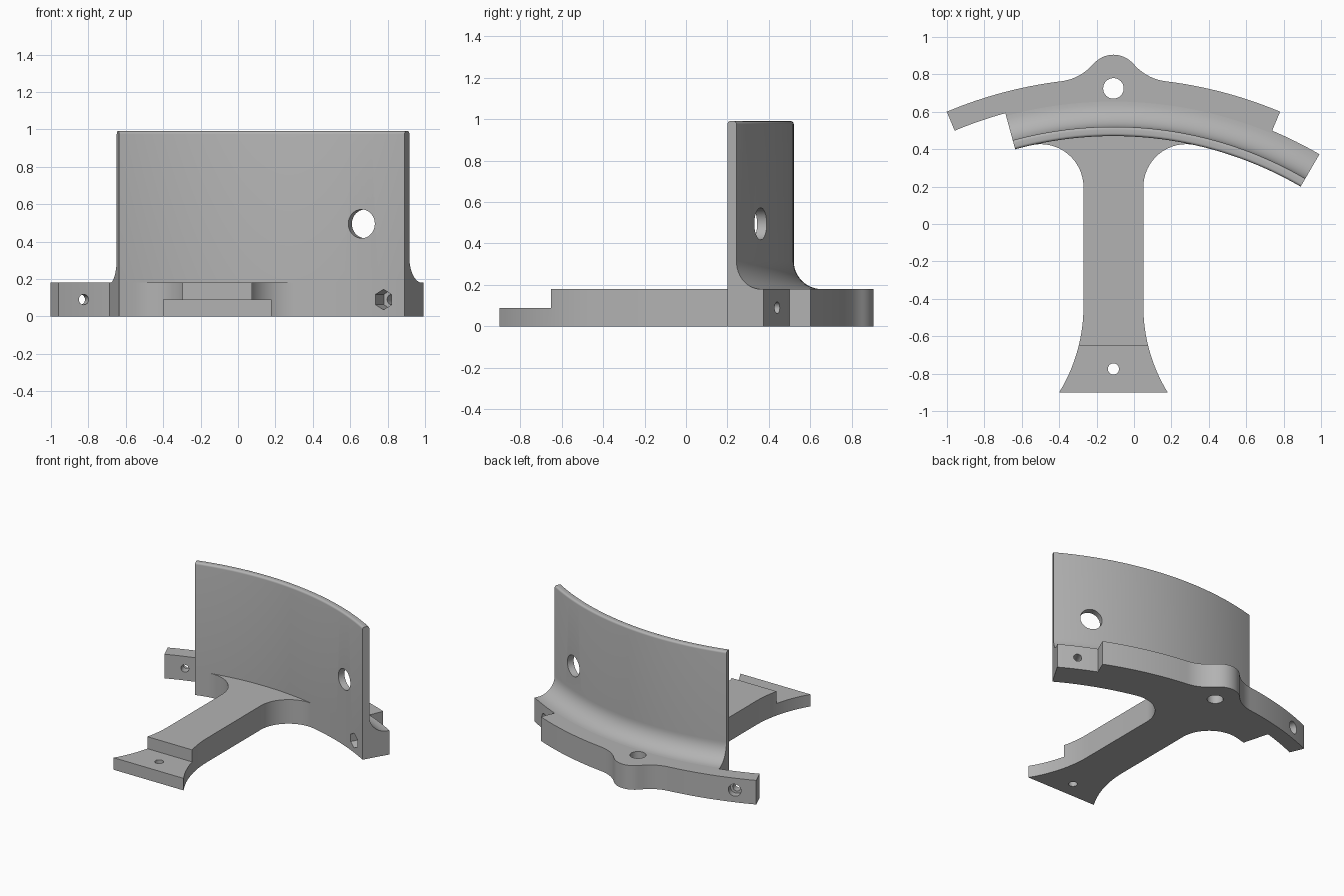
import bpy, bmesh
from math import sin, cos, radians

cube = bpy.data.objects.get("Cube")
if cube:
    bpy.data.objects.remove(cube, do_unlink=True)

# Shared centre of all the curved edges, and main sizes
CX, CY = -0.11, -1.52
R_IN, R_WALL, R_FLANGE, R_BAND = 1.99, 2.04, 2.19, 2.30
A_LEFT, A_RIGHT, A_BAND = -15.3, 30.2, 22.8
BASE, TOP = 0.18, 0.99

grey = bpy.data.materials.new("plain grey")
grey.use_nodes = True
colour = (0.45, 0.45, 0.45, 1)
grey.diffuse_color = colour
grey.node_tree.nodes["Principled BSDF"].inputs["Base Color"].default_value = colour


def arc(x, y, r, a0, a1, n=16):
    """Arc points; angles run clockwise from +y."""
    angles = [radians(a0 + (a1 - a0) * i / n) for i in range(n + 1)]
    return [(x + r * sin(a), y + r * cos(a)) for a in angles]


def ring(r, a0, a1, n=16):
    return arc(CX, CY, r, a0, a1, n)


def make_object(name, bm):
    bmesh.ops.recalc_face_normals(bm, faces=bm.faces)
    mesh = bpy.data.meshes.new(name)
    bm.to_mesh(mesh)
    bm.free()
    mesh.materials.append(grey)
    ob = bpy.data.objects.new(name, mesh)
    bpy.context.collection.objects.link(ob)
    return ob


def cylinder(r, depth, location, rotation=(0, 0, 0), sides=32):
    bpy.ops.mesh.primitive_cylinder_add(vertices=sides, radius=r, depth=depth,
                                        location=location, rotation=rotation)
    return bpy.context.object


def radial_cylinder(r, angle, r0, r1, z, sides=32):
    a, mid = radians(angle), (r0 + r1) / 2
    return cylinder(r, r1 - r0, (CX + mid * sin(a), CY + mid * cos(a), z),
                    (radians(-90), 0, -a), sides)


def finish(ob, cutters):
    """Cut the holes, drop the cutters and smooth the curved faces."""
    for cutter in cutters:
        cutter.hide_render = True
        mod = ob.modifiers.new("cut", 'BOOLEAN')
        mod.operation, mod.solver, mod.object = 'DIFFERENCE', 'EXACT', cutter
        bpy.ops.object.select_all(action='DESELECT')
        ob.select_set(True)
        bpy.context.view_layer.objects.active = ob
        bpy.ops.object.modifier_apply(modifier=mod.name)
        bpy.data.objects.remove(cutter, do_unlink=True)
    bpy.ops.object.select_all(action='DESELECT')
    ob.select_set(True)
    bpy.context.view_layer.objects.active = ob
    bpy.ops.object.shade_smooth_by_angle(angle=radians(30))


# Base plate outline: flared arm, flange, rear band and rounded lug
FLARE, FILLET, NECK, LUG = 0.88, 0.23, 0.27, 0.14
outline = (
    arc(CX + 0.16 + FLARE, -0.44, FLARE, -121.5, -90)
    + arc(CX + 0.39, 0.197, FILLET, -90, 12.8)
    + ring(R_IN, 12.8, A_RIGHT)
    + ring(R_FLANGE, A_RIGHT, A_BAND)
    + ring(R_BAND, A_BAND, 7)
    + arc(CX + 0.313, 1.031, NECK, 187, 229.6)
    + arc(CX, 0.765, LUG, 49.6, -49.6)
    + arc(CX - 0.313, 1.031, NECK, -229.6, -187)
    + ring(R_BAND, -7, -A_BAND)
    + ring(R_FLANGE, -A_BAND, A_LEFT)
    + ring(R_IN, A_LEFT, -12.8, 3)
    + arc(CX - 0.39, 0.197, FILLET, -12.8, 90)
    + arc(CX - 0.16 - FLARE, -0.44, FLARE, 90, 121.5))
points = []
for x, y in outline:
    if not points or abs(x - points[-1][0]) + abs(y - points[-1][1]) > 0.003:
        points.append((x, y))

bm = bmesh.new()
face = bm.faces.new([bm.verts.new((x, y, 0)) for x, y in points])
grown = bmesh.ops.extrude_face_region(bm, geom=[face])["geom"]
bmesh.ops.translate(bm, vec=(0, 0, BASE),
                    verts=[v for v in grown if isinstance(v, bmesh.types.BMVert)])
base_plate = make_object("base_plate", bm)

# Lowered front step, vertical holes, nut pocket and clamp bolt holes
bpy.ops.mesh.primitive_cube_add(size=1, location=(CX, -0.9, 0.34))
step = bpy.context.object
step.scale = (1, 0.5, 0.5)
bpy.context.view_layer.update()
finish(base_plate, [
    step,
    cylinder(0.055, 1, (CX, 0.725, 0)),
    cylinder(0.03, 1, (CX, -0.775, 0)),
    radial_cylinder(0.055, 26.5, 1.9, 2.09, 0.09, 6),
    radial_cylinder(0.028, 26.5, 1.9, 2.4, 0.09),
    radial_cylinder(0.028, -19.05, 2.1, 2.4, 0.09),
    radial_cylinder(0.045, -19.05, 2.25, 2.4, 0.09)])

# Curved wall: section with rounded top and a fillet at its rear foot
EDGE, FOOT = 0.015, 0.135
section = ([(R_IN, BASE)]
           + arc(R_IN + EDGE, TOP - EDGE, EDGE, -90, 0, 5)
           + arc(R_WALL - EDGE, TOP - EDGE, EDGE, 0, 90, 5)
           + arc(R_WALL + FOOT, BASE + FOOT, FOOT, 270, 180, 12))
bm = bmesh.new()
STEPS = 40
rows = []
for i in range(STEPS + 1):
    a = radians(A_LEFT + (A_RIGHT - A_LEFT) * i / STEPS)
    rows.append([bm.verts.new((CX + r * sin(a), CY + r * cos(a), z))
                 for r, z in section])
for row, after in zip(rows, rows[1:]):
    for j in range(len(section)):
        k = (j + 1) % len(section)
        bm.faces.new((row[j], row[k], after[k], after[j]))
bm.faces.new(rows[0])
bm.faces.new(rows[-1])
curved_wall = make_object("curved_wall", bm)
finish(curved_wall, [radial_cylinder(0.077, A_BAND, 1.9, 2.3, 0.495, 48)])
